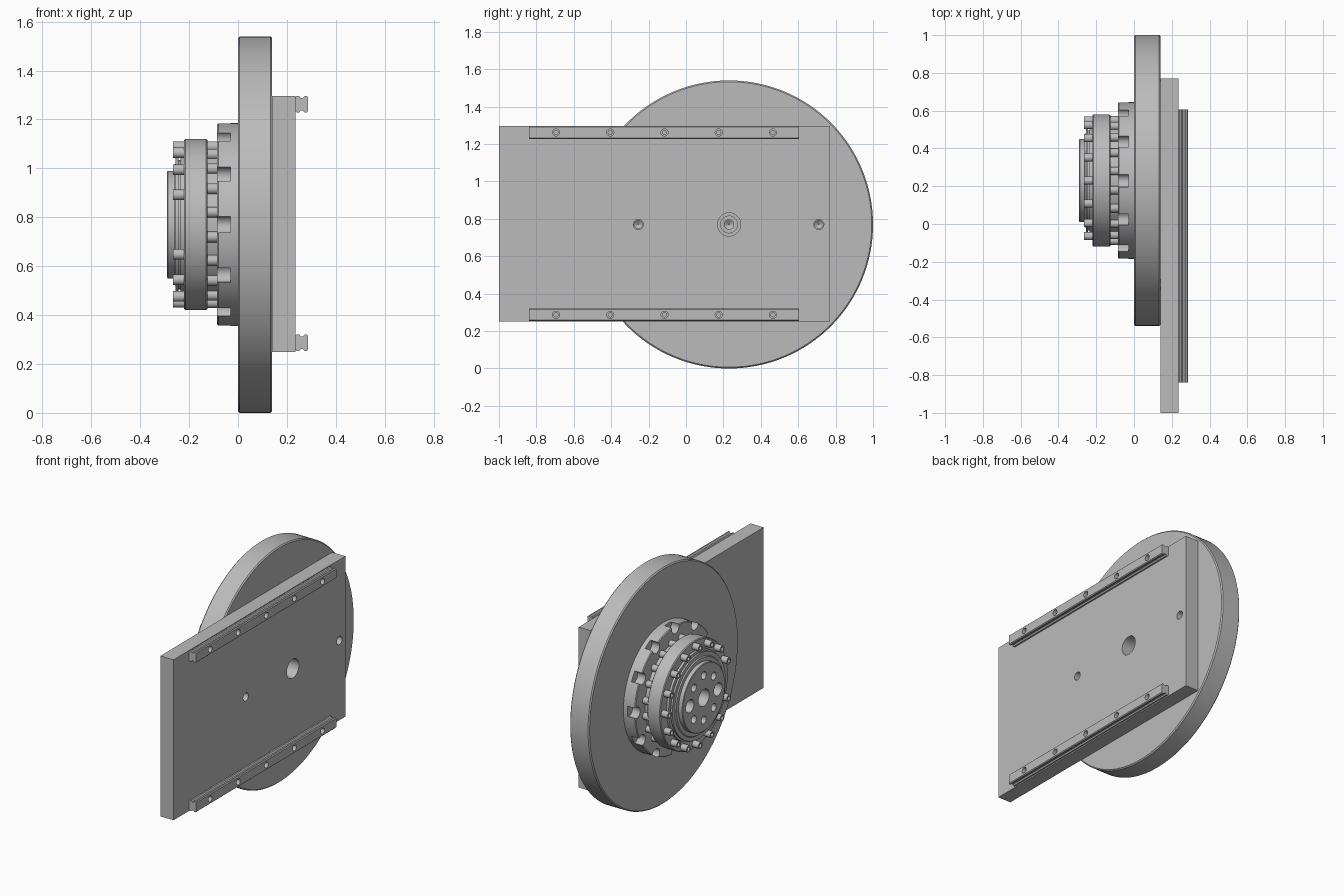
import bpy, bmesh
from math import sin, cos, pi

cube = bpy.data.objects.get("Cube")
if cube:
    bpy.data.objects.remove(cube, do_unlink=True)

CY, CZ = 0.23, 0.77          # shared rotation axis, parallel to x
AXIS = [(CY, CZ)]

steel = bpy.data.materials.new("plain grey metal")
steel.use_nodes = True
grey = (0.5, 0.5, 0.5, 1)
steel.diffuse_color = grey
steel.node_tree.nodes["Principled BSDF"].inputs["Base Color"].default_value = grey


def make_object(name, bm):
    bmesh.ops.recalc_face_normals(bm, faces=bm.faces)
    mesh = bpy.data.meshes.new(name)
    bm.to_mesh(mesh)
    bm.free()
    mesh.materials.append(steel)
    ob = bpy.data.objects.new(name, mesh)
    bpy.context.collection.objects.link(ob)
    return ob


def lathe(name, profile, centres=AXIS, segs=24):
    """Turn an (x, radius) profile round an x-parallel axis at each (y, z)."""
    bm = bmesh.new()
    for cy, cz in centres:
        rings = []
        for x, r in profile:
            rings.append([bm.verts.new((x, cy + r * cos(2 * pi * i / segs),
                                        cz + r * sin(2 * pi * i / segs)))
                          for i in range(segs)])
        for a, b in zip(rings, rings[1:]):
            for i in range(segs):
                j = (i + 1) % segs
                bm.faces.new((a[i], a[j], b[j], b[i]))
        bm.faces.new(rings[0])
        bm.faces.new(rings[-1])
    return make_object(name, bm)


def prism(name, outline, y0, y1):
    """Extrude an (x, z) outline along y."""
    bm = bmesh.new()
    face = bm.faces.new([bm.verts.new((x, y0, z)) for x, z in outline])
    new = bmesh.ops.extrude_face_region(bm, geom=[face])["geom"]
    verts = [v for v in new if isinstance(v, bmesh.types.BMVert)]
    bmesh.ops.translate(bm, verts=verts, vec=(0, y1 - y0, 0))
    return make_object(name, bm)


def activate(ob):
    bpy.ops.object.select_all(action="DESELECT")
    ob.select_set(True)
    bpy.context.view_layer.objects.active = ob


def cut(ob, cutter):
    cutter.hide_render = True
    mod = ob.modifiers.new("cut", "BOOLEAN")
    mod.operation, mod.solver, mod.object = "DIFFERENCE", "EXACT", cutter
    activate(ob)
    bpy.ops.object.modifier_apply(modifier=mod.name)
    bpy.data.objects.remove(cutter, do_unlink=True)


def smooth(ob):
    activate(ob)
    bpy.ops.object.shade_smooth_by_angle(angle=0.5)


def circle(radius, count, offset=0.0):
    return [(CY + radius * cos(2 * pi * (i + offset) / count),
             CZ + radius * sin(2 * pi * (i + offset) / count))
            for i in range(count)]


# Large disc with stepped centre bore and two blind pin holes
disc = lathe("turntable_disc", [(0, 0.763), (0.007, 0.77), (0.133, 0.77), (0.14, 0.763)],
             segs=128)
pins = [(CY - 0.485, CZ), (CY + 0.48, CZ)]
cut(disc, lathe("bore_cutter", [(0.2, 0.045), (0.08, 0.045), (0.08, 0.025),
                                (0.04, 0.025), (0.025, 0.004)], segs=32))
cut(disc, lathe("pin_cutter", [(0.2, 0.022), (0.09, 0.022), (0.075, 0.002)], pins))
smooth(disc)

# Rectangular mounting plate
plate = prism("mounting_plate", [(0.14, 0.25), (0.235, 0.25), (0.235, 1.297), (0.14, 1.297)],
              -1, 0.77)
cut(plate, lathe("plate_bore_cutter", [(0.1, 0.062), (0.3, 0.062)], segs=40))
cut(plate, lathe("plate_pin_cutter", [(0.1, 0.027), (0.3, 0.027)], pins))
smooth(plate)

# Two guide rails with waisted sides and counterbored screw holes
half = [(0.235, 0.029), (0.24, 0.034), (0.25, 0.034), (0.256, 0.026), (0.266, 0.026),
        (0.273, 0.034), (0.281, 0.034), (0.286, 0.029)]
for name, z in (("upper_rail", 1.262), ("lower_rail", 0.287)):
    outline = [(x, z + w) for x, w in half] + [(x, z - w) for x, w in reversed(half)]
    rail = prism(name, outline, -0.84, 0.605)
    holes = [(-0.695 + 0.29 * i, z) for i in range(5)]
    cut(rail, lathe("screw_hole_cutter", [(0.3, 0.019), (0.262, 0.019), (0.262, 0.011),
                                          (0.245, 0.011)], holes))
    smooth(rail)

# Gearbox flange with scalloped pockets round the rim
flange = lathe("gearbox_flange", [(0, 0.415), (-0.08, 0.415), (-0.085, 0.41)], segs=96)
cut(flange, lathe("pocket_cutter", [(-0.03, 0.036), (-0.12, 0.036)], circle(0.4, 12)))
smooth(flange)

# Gearbox housing: neck, drum, stepped seal rings and output hub
housing = lathe("gearbox_housing", [
    (-0.08, 0.315), (-0.125, 0.315), (-0.125, 0.345), (-0.13, 0.35), (-0.215, 0.35),
    (-0.22, 0.345), (-0.22, 0.285), (-0.235, 0.285), (-0.235, 0.265), (-0.243, 0.265),
    (-0.243, 0.275), (-0.255, 0.275), (-0.255, 0.25), (-0.262, 0.245), (-0.262, 0.22),
    (-0.287, 0.22), (-0.29, 0.216)], segs=96)
cut(housing, lathe("hub_bore_cutter", [(-0.32, 0.055), (-0.2, 0.055)], segs=32))
ring = circle(0.145, 8)
large = [ring[0], ring[4]]
small = [p for p in ring if p not in large]
cut(housing, lathe("hub_hole_cutter", [(-0.32, 0.025), (-0.24, 0.025)], small))
cut(housing, lathe("hub_port_cutter", [(-0.32, 0.042), (-0.24, 0.042)], large))
smooth(housing)

# Socket-head screws on the outer face of the drum and behind it
outer = circle(0.318, 16)
del outer[8]
smooth(lathe("outer_screws", [(-0.215, 0.022), (-0.265, 0.022), (-0.265, 0.012),
                              (-0.245, 0.012)], outer, 18))
smooth(lathe("inner_screws", [(-0.08, 0.022), (-0.126, 0.022)], circle(0.323, 20, 0.5), 18))
